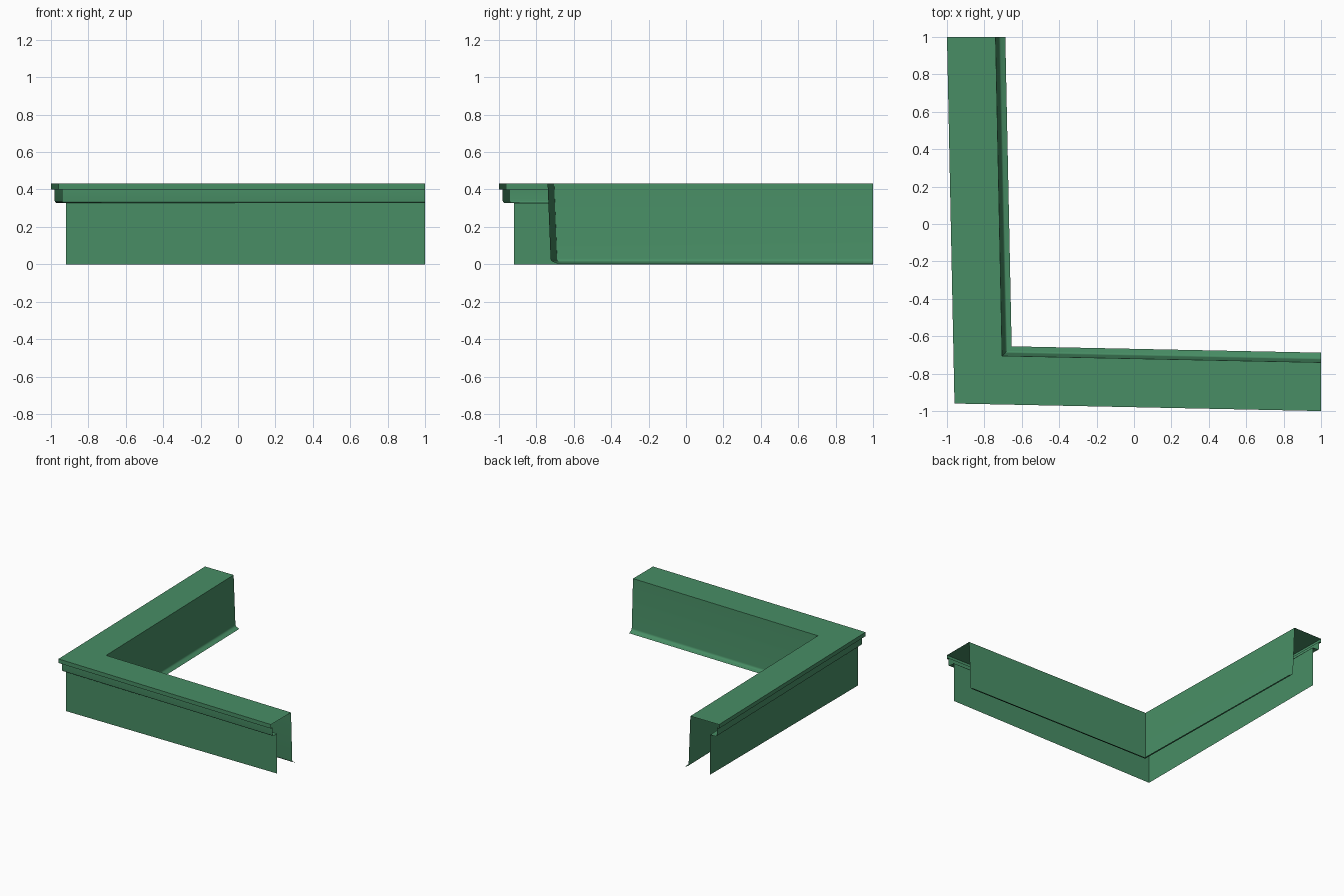
import bpy
import bmesh
import math

cube = bpy.data.objects.get("Cube")
if cube:
    bpy.data.objects.remove(cube)

green = bpy.data.materials.new("green painted metal")
green.use_nodes = True
colour = (0.065, 0.27, 0.13, 1)
green.diffuse_color = colour
green.node_tree.nodes["Principled BSDF"].inputs["Base Color"].default_value = colour

SLOPE = 0.0205  # how far the legs splay from a right angle


def corner_sheet(name, profile, slope=SLOPE):
    """Sweep a sheet profile of (inset, height) round a mitred corner."""
    bm = bmesh.new()
    rails = []
    for inset, z in profile:
        end = -1 + inset
        mitre = (end + slope) / (1 + slope)
        points = ((end, 1, z), (mitre, mitre, z), (1, end, z))
        rails.append([bm.verts.new(p) for p in points])
    for a, b in zip(rails, rails[1:]):
        for i in range(2):
            bm.faces.new((a[i], a[i + 1], b[i + 1], b[i]))
    mesh = bpy.data.meshes.new(name)
    bm.to_mesh(mesh)
    bm.free()
    mesh.materials.append(green)
    obj = bpy.data.objects.new(name, mesh)
    bpy.context.collection.objects.link(obj)
    bpy.ops.object.select_all(action="DESELECT")
    obj.select_set(True)
    bpy.context.view_layer.objects.active = obj
    bpy.ops.object.shade_smooth_by_angle(angle=math.radians(35))
    return obj


def fillet(cx, cz, radius, start, stop, steps=4):
    """Points on a rounded bend, angles in degrees."""
    angles = [math.radians(start + (stop - start) * i / steps) for i in range(steps + 1)]
    return [(cx + radius * math.cos(a), cz + radius * math.sin(a)) for a in angles]


# Outer wall: plain upright sheet with a square corner
corner_sheet("outer_wall", [(0.08, 0), (0.08, 0.328)], slope=0)

# Stepped trim below the cap, with a rounded lower edge
trim = [(0.08, 0.328)] + fillet(0.032, 0.34, 0.012, 270, 180)
corner_sheet("stepped_trim", trim + [(0.02, 0.40), (0, 0.40), (0, 0.433)])

# Flat cap
corner_sheet("top_cap", [(0, 0.433), (0.26, 0.433)])

# Inner wall: leans inward and flares into a small foot
bend = fillet(0.296, 0.032, 0.02, 180, 245)
corner_sheet("inner_wall", [(0.26, 0.433)] + bend + [(0.312, 0.004)])
